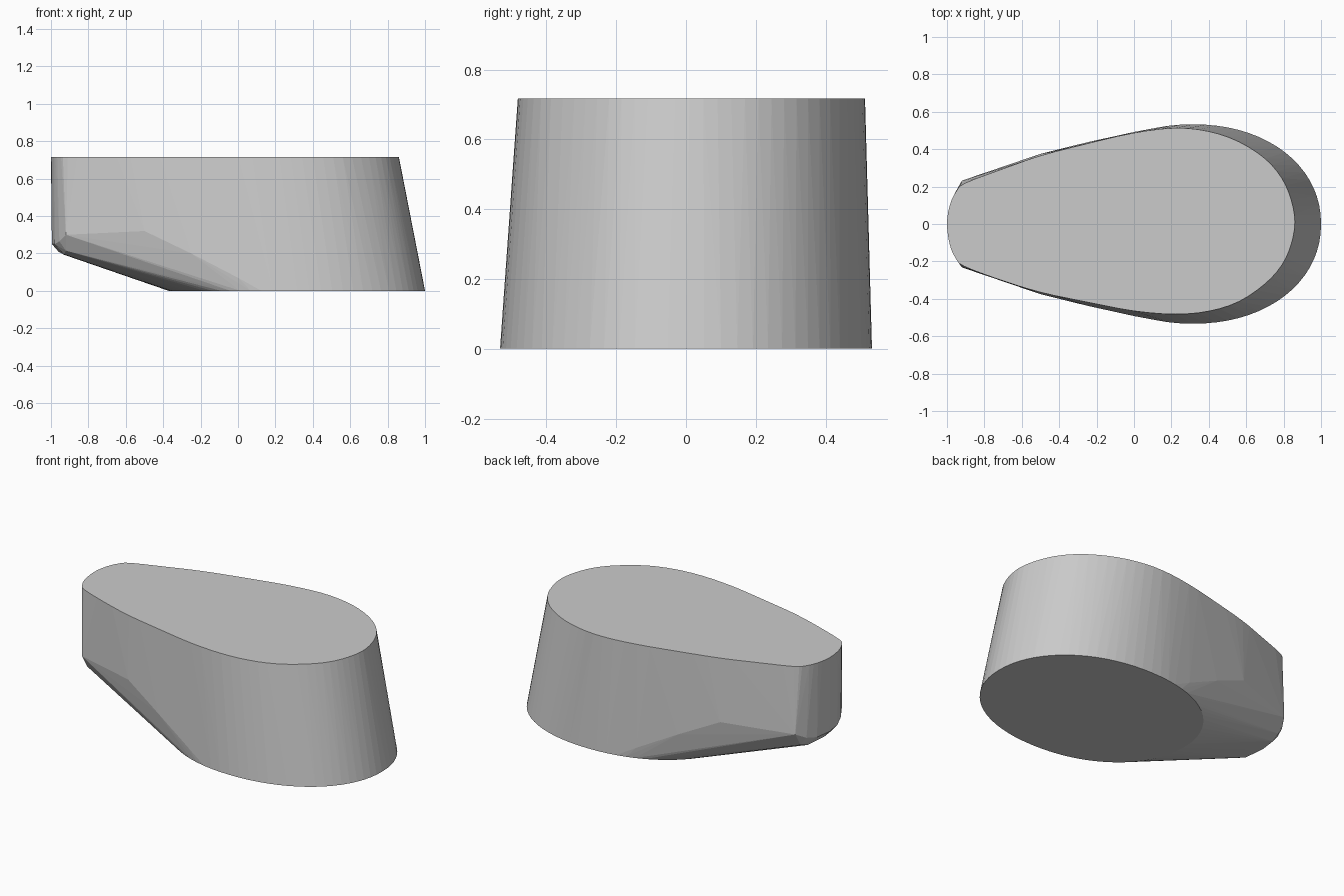
import bpy, bmesh, math
from mathutils import Vector

if "Cube" in bpy.data.objects:
    bpy.data.objects.remove(bpy.data.objects["Cube"])

TOP = 0.717


def smooth_loop(pts, steps=3):
    """Closed Catmull-Rom curve through 2D points."""
    out, n = [], len(pts)
    p = [Vector(q) for q in pts]
    for i in range(n):
        a, b, c, d = p[i - 1], p[i], p[(i + 1) % n], p[(i + 2) % n]
        for s in range(steps):
            t = s / steps
            out.append(0.5 * (2 * b + (c - a) * t + (2 * a - 5 * b + 4 * c - d) * t * t
                              + (3 * b - a - 3 * c + d) * t ** 3))
    return out


# Egg-shaped top outline, counter-clockwise from the broad end
top = [(0.86, 0.01), (0.84, 0.13), (0.79, 0.245), (0.70, 0.35), (0.56, 0.44),
       (0.40, 0.495), (0.22, 0.513), (0.0, 0.487), (-0.25, 0.43), (-0.5, 0.365),
       (-0.70, 0.295), (-0.90, 0.22), (-0.95, 0.175), (-0.985, 0.10), (-1.0, 0.0),
       (-0.985, -0.11), (-0.955, -0.18), (-0.91, -0.225), (-0.72, -0.297),
       (-0.5, -0.365), (-0.25, -0.418), (0.0, -0.465), (0.22, -0.482),
       (0.40, -0.466), (0.56, -0.415), (0.70, -0.32), (0.79, -0.22), (0.84, -0.11)]
points = [(v.x, v.y, TOP) for v in smooth_loop(top)]

# Rounded flat foot
for i in range(72):
    a = math.tau * i / 72
    c, s = math.cos(a), math.sin(a)
    e = 2 / 2.1
    points.append((0.315 + 0.685 * math.copysign(abs(c) ** e, c),
                   0.533 * math.copysign(abs(s) ** e, s), 0))

# Lower edge of the raised narrow end, mirrored across y
for x, y, z in [(-0.995, 0.0, 0.25), (-0.98, 0.10, 0.25), (-0.955, 0.17, 0.265),
                (-0.92, 0.232, 0.30), (-0.83, 0.262, 0.33), (-0.5, 0.375, 0.32),
                (-0.25, 0.437, 0.20), (0.0, 0.492, 0.07),
                (-0.96, 0.0, 0.21), (-0.93, 0.0, 0.193), (-0.93, 0.12, 0.195),
                (-0.92, 0.18, 0.215)]:
    points += [(x, y, z), (x, -y, z)]

# Wrap the three outlines in one tapered solid
bm = bmesh.new()
for p in points:
    bm.verts.new(p)
bmesh.ops.remove_doubles(bm, verts=bm.verts, dist=0.001)
bmesh.ops.convex_hull(bm, input=bm.verts)
bmesh.ops.delete(bm, geom=[v for v in bm.verts if not v.link_faces], context='VERTS')
bmesh.ops.dissolve_limit(bm, angle_limit=math.radians(0.5), verts=bm.verts, edges=bm.edges)
bmesh.ops.recalc_face_normals(bm, faces=bm.faces)
mesh = bpy.data.meshes.new("tapered_block")
bm.to_mesh(mesh)
bm.free()
obj = bpy.data.objects.new("tapered_block", mesh)
bpy.context.collection.objects.link(obj)
